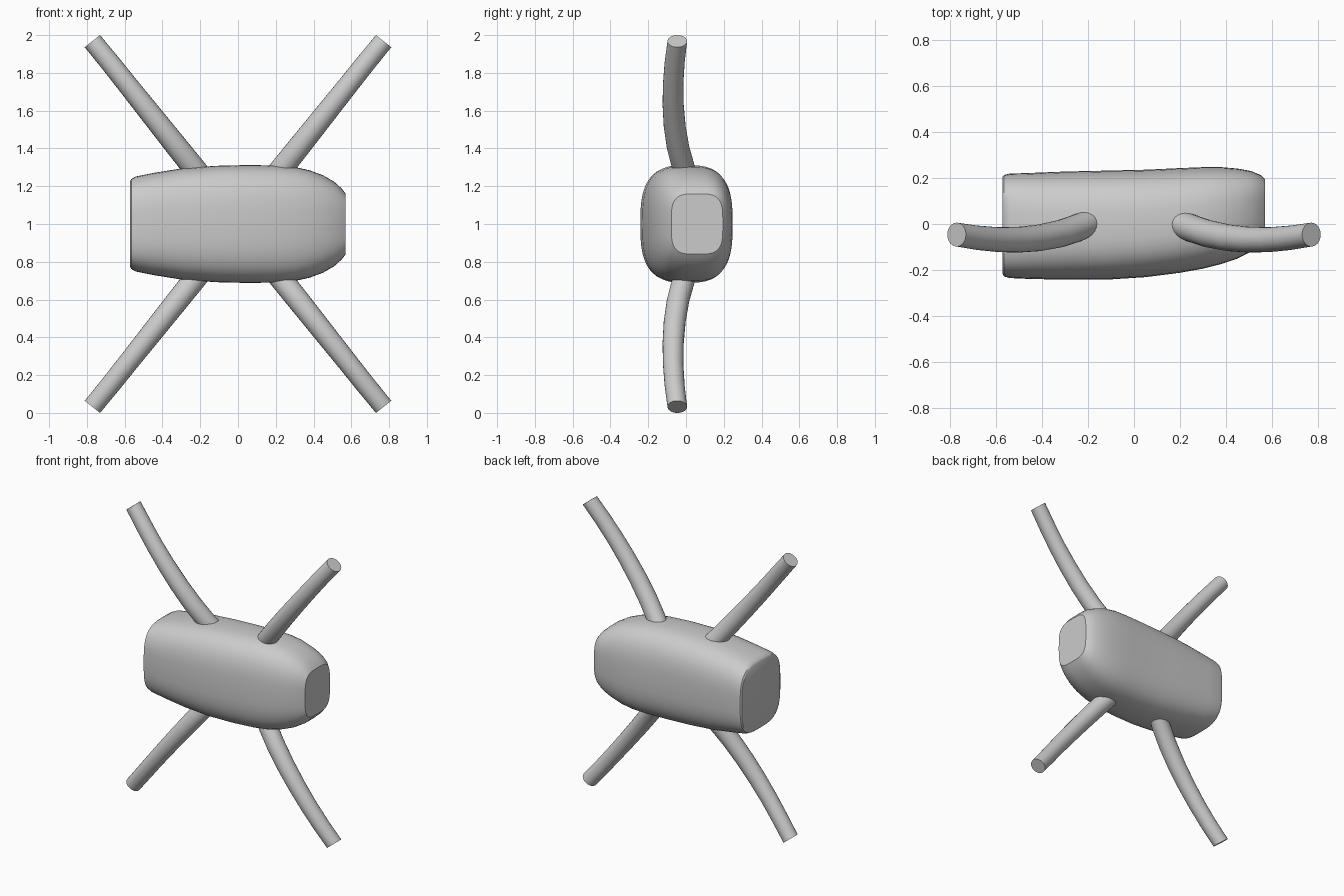
import bpy, bmesh
from math import sin, cos, pi, copysign, radians
from mathutils import Vector

if "Cube" in bpy.data.objects:
    bpy.data.objects.remove(bpy.data.objects["Cube"])


def loft(name, rings):
    """Skin a list of equal-sized rings, cap both ends, shade smooth."""
    bm = bmesh.new()
    vs = [[bm.verts.new(p) for p in r] for r in rings]
    n = len(vs[0])
    for a, b in zip(vs, vs[1:]):
        for i in range(n):
            j = (i + 1) % n
            bm.faces.new((a[i], a[j], b[j], b[i]))
    bm.faces.new(vs[0])
    bm.faces.new(vs[-1])
    bmesh.ops.recalc_face_normals(bm, faces=bm.faces)
    me = bpy.data.meshes.new(name)
    bm.to_mesh(me)
    bm.free()
    ob = bpy.data.objects.new(name, me)
    ob.location.z = 1
    bpy.context.collection.objects.link(ob)
    bpy.ops.object.select_all(action='DESELECT')
    ob.select_set(True)
    bpy.context.view_layer.objects.active = ob
    bpy.ops.object.shade_smooth_by_angle(angle=radians(35))
    return ob


def rounded_ring(x, y0, y1, h, e, n=48):
    """Rounded-rectangle section across x, as a superellipse."""
    def power(v):
        return copysign(abs(v) ** (2 / e), v)
    c, w = (y0 + y1) / 2, (y1 - y0) / 2
    return [(x, c + w * power(cos(2 * pi * i / n)), h * power(sin(2 * pi * i / n)))
            for i in range(n)]


# Body: x, y min, y max, half height, squareness
sections = [
    (-0.572, -0.215, 0.205, 0.225, 3.4),
    (-0.565, -0.228, 0.213, 0.238, 3.3),
    (-0.54, -0.235, 0.219, 0.252, 3.1),
    (-0.45, -0.239, 0.222, 0.27, 3.0),
    (-0.30, -0.242, 0.228, 0.294, 2.9),
    (-0.12, -0.242, 0.232, 0.308, 2.9),
    (0.05, -0.231, 0.236, 0.312, 2.9),
    (0.20, -0.212, 0.243, 0.310, 2.9),
    (0.30, -0.194, 0.247, 0.302, 2.9),
    (0.38, -0.174, 0.247, 0.284, 2.9),
    (0.45, -0.150, 0.241, 0.258, 2.9),
    (0.51, -0.120, 0.230, 0.223, 3.1),
    (0.55, -0.094, 0.213, 0.187, 3.4),
    (0.57, -0.078, 0.195, 0.160, 3.7),
]
loft("body", [rounded_ring(*s) for s in sections])

# Arm: curved tapering rod, start inside the body; x, y, z above centre, radius
path = [
    (0.180, 0.015, 0.230, 0.062),
    (0.240, -0.015, 0.305, 0.061),
    (0.320, -0.042, 0.405, 0.060),
    (0.410, -0.060, 0.518, 0.058),
    (0.500, -0.068, 0.631, 0.056),
    (0.590, -0.068, 0.744, 0.054),
    (0.680, -0.060, 0.857, 0.053),
    (0.771, -0.046, 0.968, 0.052),
]
side, depth = Vector((0.78, 0, -0.62)), Vector((0, 1, 0))
arm = loft("arms", [[Vector((x, y, z)) + r * (cos(a) * side + sin(a) * depth)
                     for a in (2 * pi * i / 24 for i in range(24))]
                    for x, y, z, r in path])

# Mirror the arm left/right and up/down
mir = arm.modifiers.new("Mirror", 'MIRROR')
mir.use_axis = (True, False, True)
mir.use_mirror_merge = False
